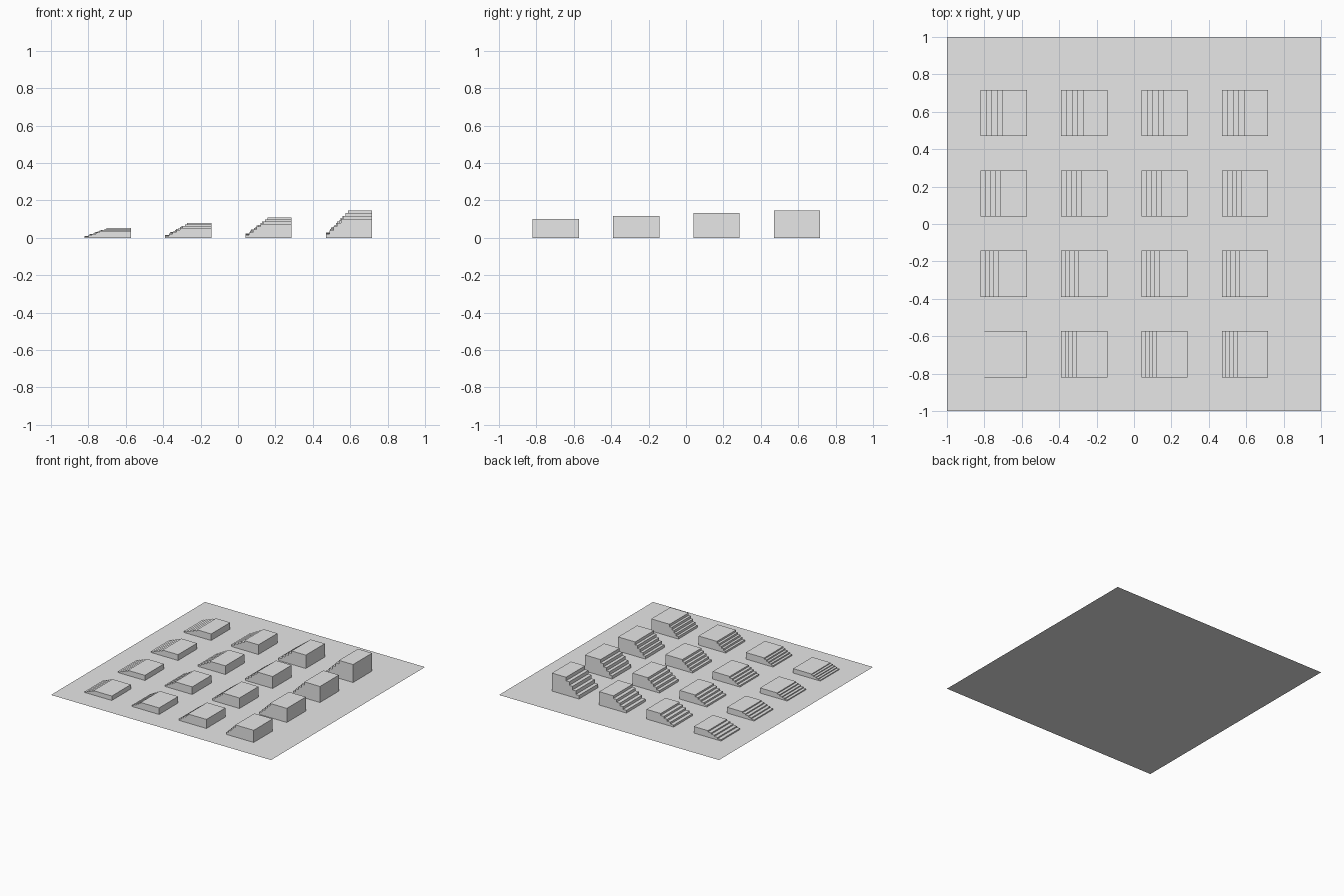
import bpy
import bmesh
import math

if "Cube" in bpy.data.objects:
    bpy.data.objects.remove(bpy.data.objects["Cube"], do_unlink=True)

GRID = 4        # stair blocks per side
STEPS = 5       # risers per block
SIZE = 0.247    # footprint of a block
START = -0.82   # low corner of the first block
PITCH = 0.43    # spacing between blocks

grey = bpy.data.materials.new("light grey")
grey.use_nodes = True
colour = (0.8, 0.8, 0.8, 1)
grey.diffuse_color = colour
grey.node_tree.nodes["Principled BSDF"].inputs["Base Color"].default_value = colour


def add_object(name, bm, location=(0, 0, 0)):
    mesh = bpy.data.meshes.new(name)
    bm.to_mesh(mesh)
    bm.free()
    mesh.materials.append(grey)
    obj = bpy.data.objects.new(name, mesh)
    obj.location = location
    bpy.context.collection.objects.link(obj)
    return obj


def stair_block(name, x, y, tread, riser):
    # Side profile, climbing towards +x and ending in a flat landing
    profile = [(0, 0)]
    for i in range(STEPS):
        end = SIZE if i == STEPS - 1 else (i + 1) * tread
        profile += [(i * tread, (i + 1) * riser), (end, (i + 1) * riser)]
    profile.append((SIZE, 0))

    bm = bmesh.new()
    near = [bm.verts.new((px, 0, pz)) for px, pz in profile]
    far = [bm.verts.new((px, SIZE, pz)) for px, pz in profile]
    bm.faces.new(near)
    bm.faces.new(far)
    # Treads, risers and back wall; the underside rests open on the ground
    for i in range(len(profile) - 1):
        bm.faces.new((near[i], near[i + 1], far[i + 1], far[i]))
    bmesh.ops.recalc_face_normals(bm, faces=bm.faces)
    return add_object(name, bm, (x, y, 0))


# Flat ground sheet
ground = bmesh.new()
bmesh.ops.create_grid(ground, x_segments=1, y_segments=1, size=1)
add_object("base_sheet", ground)

# Slope steepens along x, tread depth grows along y
for row in range(GRID):
    tread = 0.02 + row * 0.0095 / (GRID - 1)
    for col in range(GRID):
        angle = math.radians(20 + col * 25 / (GRID - 1))
        stair_block(f"stairs_row{row + 1}_column{col + 1}",
                    START + col * PITCH, START + row * PITCH,
                    tread, tread * math.tan(angle))
